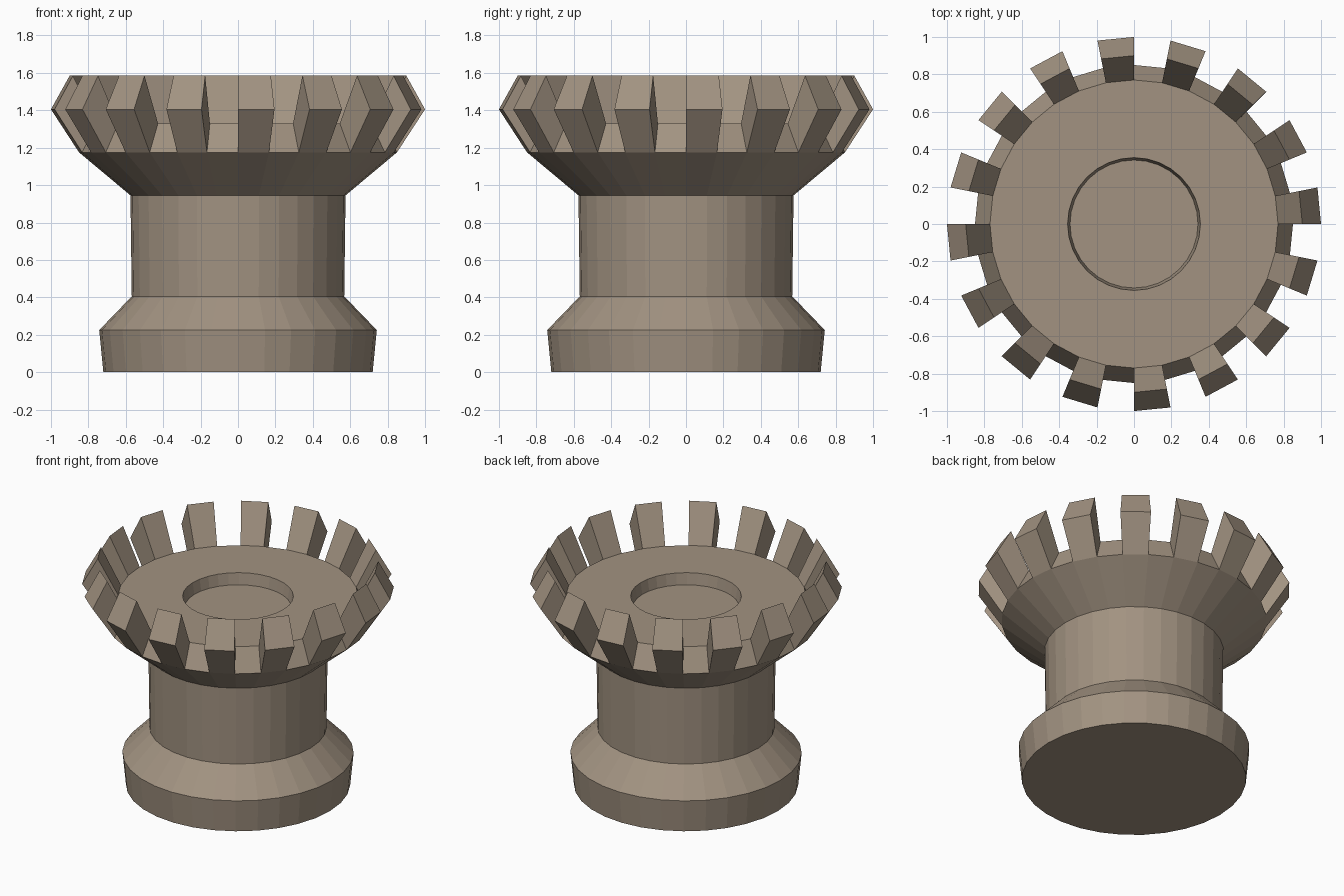
import bpy, bmesh
from math import cos, sin, tau

if "Cube" in bpy.data.objects:
    bpy.data.objects.remove(bpy.data.objects["Cube"])

SEGMENTS = 32


def point(r, z, i):
    a = tau * i / SEGMENTS
    return (r * cos(a), r * sin(a), z)


def finish(bm, name):
    bmesh.ops.recalc_face_normals(bm, faces=bm.faces)
    mesh = bpy.data.meshes.new(name)
    bm.to_mesh(mesh)
    bm.free()
    obj = bpy.data.objects.new(name, mesh)
    bpy.context.collection.objects.link(obj)
    mat = bpy.data.materials.get("tan_stone") or bpy.data.materials.new("tan_stone")
    mat.diffuse_color = (0.36, 0.29, 0.22, 1)
    mat.use_nodes = True
    mat.node_tree.nodes["Principled BSDF"].inputs["Base Color"].default_value = mat.diffuse_color
    mesh.materials.append(mat)
    return obj


# One knob: turned body with a toothed rim grown out of its notch band
profile = [(0.72, 0.0), (0.742, 0.225), (0.568, 0.405), (0.575, 0.945),
           (0.85, 1.175), (0.77, 1.33), (0.355, 1.33), (0.342, 1.25)]
NOTCH = 4  # profile band that alternates between gap and tooth

bm = bmesh.new()
rings = [[bm.verts.new(point(r, z, i)) for i in range(SEGMENTS)] for r, z in profile]
bm.faces.new(rings[0])
bm.faces.new(rings[-1])
for k in range(len(rings) - 1):
    for i in range(SEGMENTS):
        if k == NOTCH and i % 2 == 0:
            continue
        j = (i + 1) % SEGMENTS
        bm.faces.new((rings[k][i], rings[k][j], rings[k + 1][j], rings[k + 1][i]))

# Teeth: flared outwards, then sloping in to a sharp top edge
for i in range(0, SEGMENTS, 2):
    sides = []
    for n in (i, i + 1):
        outer = bm.verts.new(point(1.0, 1.405, n))
        tip = bm.verts.new(point(0.9, 1.585, n))
        sides.append((rings[NOTCH][n], outer, tip, rings[NOTCH + 1][n]))
    for side in sides:
        bm.faces.new(side)
    a, b = sides
    for k in range(3):
        bm.faces.new((a[k], b[k], b[k + 1], a[k + 1]))

finish(bm, "toothed_knob")
